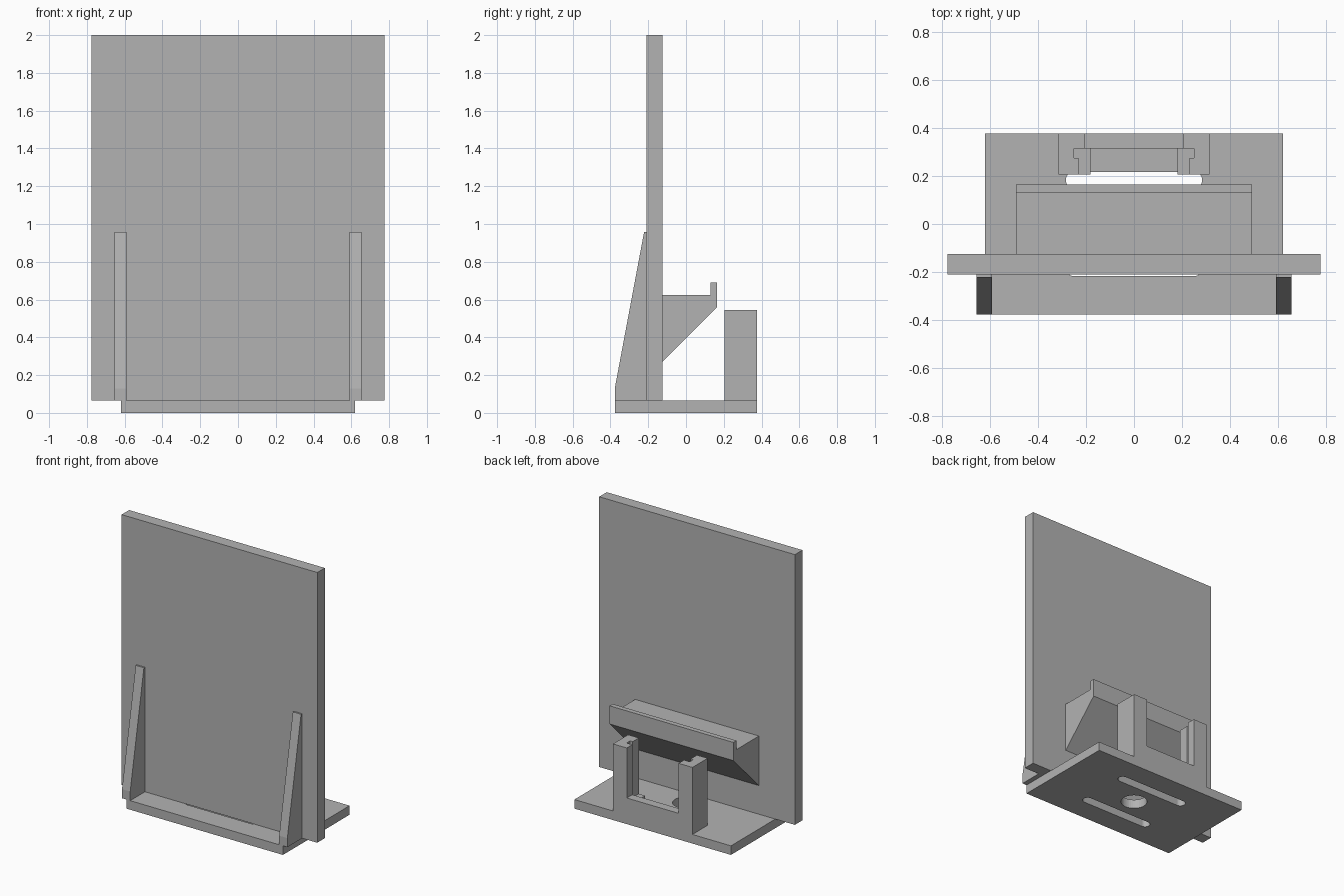
import bpy
import bmesh
import math
from mathutils import Vector

if "Cube" in bpy.data.objects:
    bpy.data.objects.remove(bpy.data.objects["Cube"], do_unlink=True)

grey = bpy.data.materials.new("matte_grey")
grey.use_nodes = True
grey.diffuse_color = (0.45, 0.45, 0.45, 1)
grey.node_tree.nodes["Principled BSDF"].inputs["Base Color"].default_value = (0.45, 0.45, 0.45, 1)

BASE_TOP = 0.065
HALF_DEPTH = 0.377


def prism(name, profile, axis, start, end, mirror=False):
    """Extrude a closed profile along x (profile is y, z) or z (profile is x, y)."""
    bm = bmesh.new()
    if axis == "x":
        verts = [bm.verts.new((start, a, b)) for a, b in profile]
        direction = Vector((end - start, 0, 0))
    else:
        verts = [bm.verts.new((a, b, start)) for a, b in profile]
        direction = Vector((0, 0, end - start))
    face = bm.faces.new(verts)
    grown = bmesh.ops.extrude_face_region(bm, geom=[face])["geom"]
    bmesh.ops.translate(bm, vec=direction,
                        verts=[g for g in grown if isinstance(g, bmesh.types.BMVert)])
    bmesh.ops.recalc_face_normals(bm, faces=bm.faces)
    mesh = bpy.data.meshes.new(name)
    bm.to_mesh(mesh)
    bm.free()
    mesh.materials.append(grey)
    obj = bpy.data.objects.new(name, mesh)
    bpy.context.scene.collection.objects.link(obj)
    if mirror:
        mod = obj.modifiers.new("mirror", "MIRROR")
        mod.use_mirror_merge = False
    return obj


def rect(a0, a1, b0, b1):
    return [(a0, b0), (a1, b0), (a1, b1), (a0, b1)]


def stadium(half_length, radius, y, steps=12):
    """Outline of a slot with rounded ends; zero length gives a circle."""
    points = []
    for side in (1, -1):
        for i in range(steps + 1):
            if half_length == 0 and i == steps:
                continue
            t = math.pi * i / steps - math.pi / 2
            points.append((side * (half_length + radius * math.cos(t)),
                           y + side * radius * math.sin(t)))
    return points


# Base plate with two slots and a round hole
base = prism("base_plate", rect(-0.62, 0.62, -HALF_DEPTH, HALF_DEPTH), "z", 0, BASE_TOP)
cutters = [
    prism("front_slot_cutter", stadium(0.25, 0.034, -0.183), "z", -0.1, 0.2),
    prism("rear_slot_cutter", stadium(0.25, 0.034, 0.183), "z", -0.1, 0.2),
    prism("hole_cutter", stadium(0, 0.087, 0, 20), "z", -0.1, 0.2),
]
for cutter in cutters:
    cutter.hide_render = True
    mod = base.modifiers.new("cut", "BOOLEAN")
    mod.operation = "DIFFERENCE"
    mod.solver = "EXACT"
    mod.object = cutter
bpy.context.view_layer.update()
cut_mesh = bpy.data.meshes.new_from_object(
    base.evaluated_get(bpy.context.evaluated_depsgraph_get()))
base.modifiers.clear()
base.data = cut_mesh
for cutter in cutters:
    bpy.data.objects.remove(cutter, do_unlink=True)

# Upright panel
prism("upright_panel", rect(-0.775, 0.775, -0.21, -0.125), "z", BASE_TOP, 2)

# Tapered braces on the front
brace = [(-0.21, BASE_TOP), (-HALF_DEPTH, BASE_TOP), (-HALF_DEPTH, 0.13),
         (-0.222, 0.957), (-0.21, 0.957)]
prism("front_brace", brace, "x", 0.59, 0.655, mirror=True)

# Sloped shelf with a raised lip on the back
shelf = [(-0.125, 0.27), (0.165, 0.56), (0.165, 0.69),
         (0.13, 0.69), (0.13, 0.625), (-0.125, 0.625)]
prism("rear_shelf", shelf, "x", -0.49, 0.49)

# Grooved holder posts, their inner ledges and the low sill between them
post = [(0.315, 0.205), (0.315, HALF_DEPTH), (0.205, HALF_DEPTH), (0.205, 0.315),
        (0.25, 0.315), (0.25, 0.275), (0.23, 0.275), (0.23, 0.205)]
prism("holder_post", post, "z", BASE_TOP, 0.545, mirror=True)
ledge = [(0.18, 0.205), (0.23, 0.205), (0.23, 0.275),
         (0.25, 0.275), (0.25, 0.315), (0.18, 0.315)]
prism("holder_ledge", ledge, "z", BASE_TOP, 0.145, mirror=True)
prism("holder_sill", rect(-0.205, 0.205, 0.315, HALF_DEPTH), "z", BASE_TOP, 0.187)
